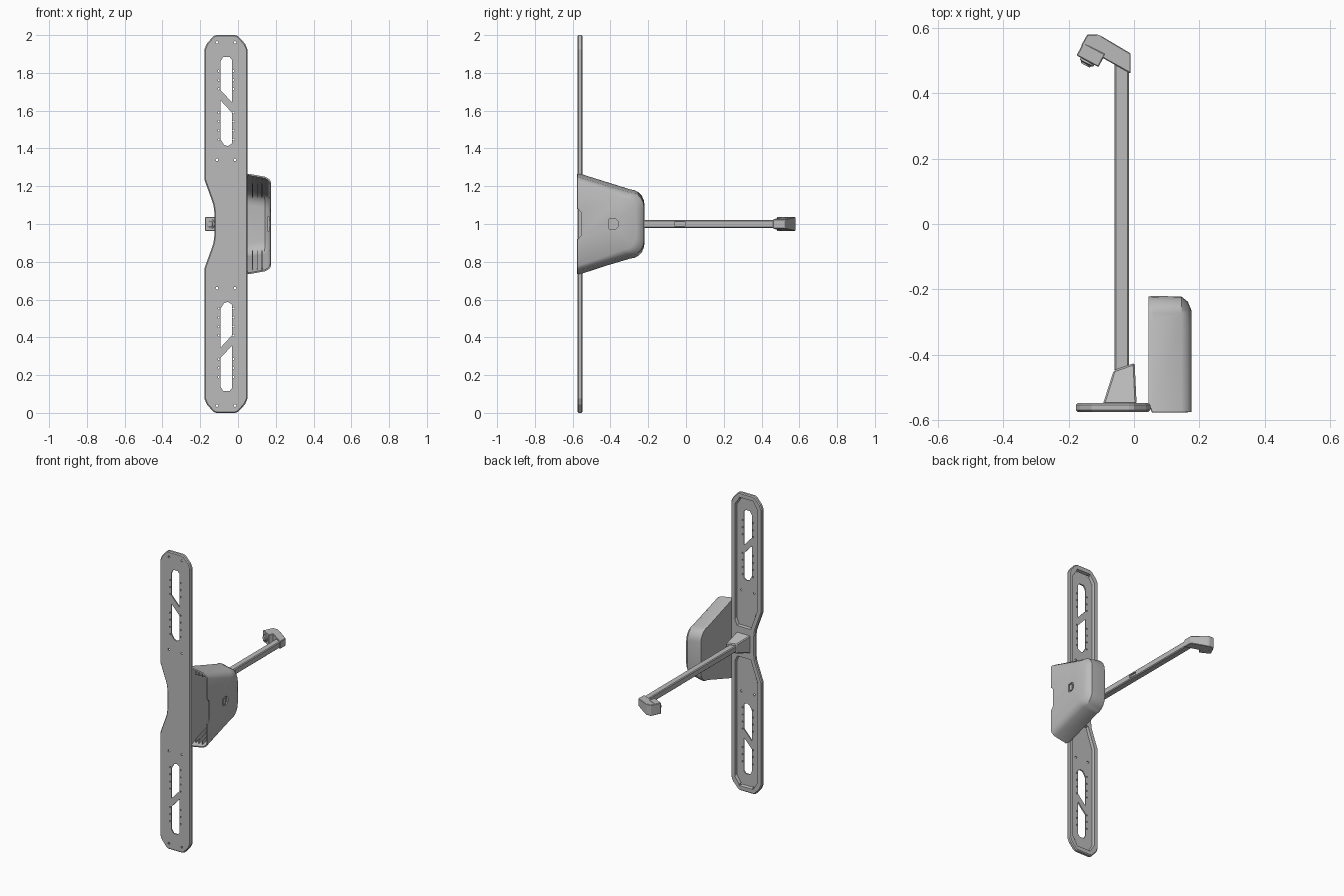
import bpy, bmesh, math
from mathutils import Vector

cube = bpy.data.objects.get("Cube")
if cube:
    bpy.data.objects.remove(cube, do_unlink=True)

grey = bpy.data.materials.new("light grey")
grey.use_nodes = True
GREY = (0.5, 0.5, 0.5, 1)
grey.diffuse_color = GREY
grey.node_tree.nodes["Principled BSDF"].inputs["Base Color"].default_value = GREY


def loft(bm, rings):
    """Skin matching rings of points and cap both ends."""
    vs = [[bm.verts.new(p) for p in r] for r in rings]
    n = len(vs[0])
    caps = [bm.faces.new(vs[0]), bm.faces.new(vs[-1])]
    for a, b in zip(vs, vs[1:]):
        for i in range(n):
            bm.faces.new((a[i], a[(i + 1) % n], b[(i + 1) % n], b[i]))
    return caps


def finish(name, bm):
    bmesh.ops.recalc_face_normals(bm, faces=bm.faces)
    me = bpy.data.meshes.new(name)
    bm.to_mesh(me)
    bm.free()
    me.materials.append(grey)
    ob = bpy.data.objects.new(name, me)
    bpy.context.collection.objects.link(ob)
    return ob


def solid(name, *shapes):
    bm = bmesh.new()
    for rings in shapes:
        loft(bm, rings)
    return finish(name, bm)


def apply(ob, kind, **props):
    mod = ob.modifiers.new(kind, kind)
    for k, v in props.items():
        setattr(mod, k, v)
    bpy.context.view_layer.objects.active = ob
    bpy.ops.object.modifier_apply(modifier=mod.name)


def bevel(ob, width, segments=1):
    apply(ob, 'BEVEL', width=width, segments=segments, limit_method='ANGLE',
          angle_limit=math.radians(40))


def cut(ob, cutter):
    apply(ob, 'BOOLEAN', operation='DIFFERENCE', solver='EXACT', object=cutter)
    bpy.data.objects.remove(cutter, do_unlink=True)


def smooth(ob, angle=30):
    bpy.ops.object.select_all(action='DESELECT')
    ob.select_set(True)
    bpy.context.view_layer.objects.active = ob
    bpy.ops.object.shade_smooth_by_angle(angle=math.radians(angle))


def along_y(loop, *ys):
    return [[(x, y, z) for x, z in loop] for y in ys]


def along_x(loop, *xs):
    return [[(x, y, z) for y, z in loop] for x in xs]


def along_z(loop, *zs):
    return [[(x, y, z) for x, y in loop] for z in zs]


def flip(loop):
    return [(x, 2 - z) for x, z in loop]


def disc(x, z, r, n=10):
    return [(x + r * math.cos(math.tau * i / n), z + r * math.sin(math.tau * i / n))
            for i in range(n)]


def rect(u0, u1, v0, v1):
    return [(u0, v0), (u1, v0), (u1, v1), (u0, v1)]


# Long back plate with a waist on one side
F, B = -0.575, -0.548
half = [(-.125, 1.06), (-.13, 1.1), (-.14, 1.13), (-.178, 1.235), (-.178, 1.925), (-.165, 1.955),
        (-.13, 1.995), (-.115, 2), (-.015, 2), (0, 1.995), (.037, 1.955), (.05, 1.925)]
plate = solid("back_plate", along_y(half + flip(half)[::-1], F, B))
bevel(plate, .006)

# Pockets in the rear of the plate, with sloping walls
pocket = [(-.098, 1.1), (-.112, 1.14), (-.15, 1.245), (-.15, 1.915), (-.115, 1.97),
          (-.015, 1.97), (.023, 1.915), (.023, 1.14), (.005, 1.1)]


def pocket_rings(loop):
    cx, cz = -.064, sum(z for _, z in loop) / len(loop)
    floor = [(cx + (x - cx) * .93, cz + (z - cz) * .985) for x, z in loop]
    return along_y(floor, -.566) + along_y(loop, -.54)


cut(plate, solid("pocket_cutter", pocket_rings(pocket), pocket_rings(flip(pocket))))

# Slots divided by a diagonal bar, and rows of screw holes
loops = [[(-.093, 1.71), (-.093, 1.86), (-.078, 1.885), (-.045, 1.885), (-.033, 1.87),
          (-.033, 1.645)],
         [(-.093, 1.655), (-.093, 1.45), (-.075, 1.42), (-.055, 1.412), (-.033, 1.425),
          (-.033, 1.59)]]
for x in (-.102, -.024):
    loops += [disc(x, z, .005) for z in (1.81, 1.762, 1.715, 1.59, 1.543, 1.495, 1.447)]
for x in (-.111, -.016):
    loops += [disc(x, z, .007) for z in (1.962, 1.34)]
loops += [flip(p) for p in loops]
cut(plate, solid("hole_cutter", *[along_y(p, -.6, -.5) for p in loops]))

# Tapered mount between plate and arm
base = [(x, B - .003, z) for x, z in rect(-.095, .008, .94, 1.06)]
top = [(-.062, -.448, .97), (.002, -.425, .97), (.002, -.425, 1.03), (-.062, -.448, 1.03)]
mount = solid("arm_mount", [base, top])
bevel(mount, .005)

# Long arm with a small slot
arm = solid("arm", along_y(rect(-.06, -.015, .979, 1.021), -.45, .5))
bevel(arm, .005)
slot = [(y - .032 + s * .02, z) for s, pts in ((1, (-.008, .008)), (-1, (.008, -.008)))
        for y, z in [(s * .008, 1 + pts[0] * 1.2), (s * .008, 1 + pts[1] * 1.2)]]
cut(arm, solid("slot_cutter", along_x(slot, -.025, 0)))

# Angled elbow at the end of the arm
elbow_loop = [(-.01, .46), (-.01, .522), (-.1, .575), (-.112, .58), (-.143, .58), (-.162, .546),
              (-.094, .507)]
elbow = solid("elbow", [[(x, y, 1 + s * (.037 if x < -.05 else .025)) for x, y in elbow_loop]
                        for s in (-1, 1)])
bevel(elbow, .003)

# Square head with a stepped lens
side = Vector((.068, -.036, 0)).normalized()
ahead = Vector((-side.y, side.x, 0)) * -1
up = Vector((0, 0, 1))
centre = Vector((-.127, .527, 1))


def head_ring(w, h, d, n):
    pts = []
    for i in range(n):
        a = math.tau * (i + .5) / n
        r = 1 / math.cos(math.pi / 4) if n == 4 else 1
        pts.append(centre + side * (w * r * math.cos(a)) + up * (h * r * math.sin(a)) + ahead * d)
    return pts


head = solid("head", [head_ring(.038, .037, -.012, 4), head_ring(.038, .037, .033, 4)])
bevel(head, .003)
lens = solid("lens", [head_ring(.024, .024, .03, 20), head_ring(.024, .024, .039, 20),
                      head_ring(.017, .017, .042, 20), head_ring(.015, .015, .047, 20)])
smooth(lens)


# Side housing: hollow shell, open at the front
def housing_ring(x, front, height, back, shrink):
    pts = [(front, height), (back - .075, height - .083 - shrink * .4)]
    for t in (.2, .4, .6, .8, 1):
        a = math.pi / 2 * (1 - t)
        pts.append((back - .075 + .075 * math.cos(a),
                    height - .163 - shrink * .4 + .08 * math.sin(a)))
    full = pts + [(y, -z) for y, z in reversed(pts)]
    return [(x, y, 1 + z) for y, z in full]


bm = bmesh.new()
loft(bm, [housing_ring(.045, -.548, .262, -.222, 0),
          housing_ring(.056, F, .266, -.22, 0),
          housing_ring(.145, F, .25, -.222, 0),
          housing_ring(.165, F, .238, -.238, 0),
          housing_ring(.176, F, .222, -.265, 0)])
bmesh.ops.recalc_face_normals(bm, faces=bm.faces)
opening = [f for f in bm.faces if f.calc_center_median().y < -.55]
bmesh.ops.delete(bm, geom=opening, context='FACES')
me = bpy.data.meshes.new("housing")
bm.to_mesh(me)
bm.free()
me.materials.append(grey)
housing = bpy.data.objects.new("housing", me)
bpy.context.collection.objects.link(housing)
apply(housing, 'SOLIDIFY', thickness=.008, offset=-1)

# Cable notch at the front edge and socket in the outer wall
notch = [(-.6, .92), (-.57, .92), (-.555, .94), (-.555, 1.06), (-.57, 1.08), (-.6, 1.08)]
cut(housing, solid("notch_cutter", along_x(notch, .15, .2)))
socket = [(-.41, .975), (-.375, .97), (-.36, .985), (-.36, 1.015), (-.375, 1.03), (-.41, 1.025)]
cut(housing, solid("socket_cutter", along_x(socket, .155, .2)))
smooth(housing)
plug = solid("socket_plug", along_x(rect(-.418, -.352, .96, 1.04), .155, .167))
pin = solid("socket_pin", along_x(rect(-.4, -.375, .98, 1.02), .16, .174))

# Thin ribs inside the housing
for x in (.075, .1, .125):
    for s, label in ((1, "upper"), (-1, "lower")):
        rib = [(-.56, 1 + s * .24), (-.56, 1 + s * .215), (-.31, 1 + s * .14), (-.31, 1 + s * .17)]
        solid(label + "_housing_rib", along_x(rib, x, x + .004))
